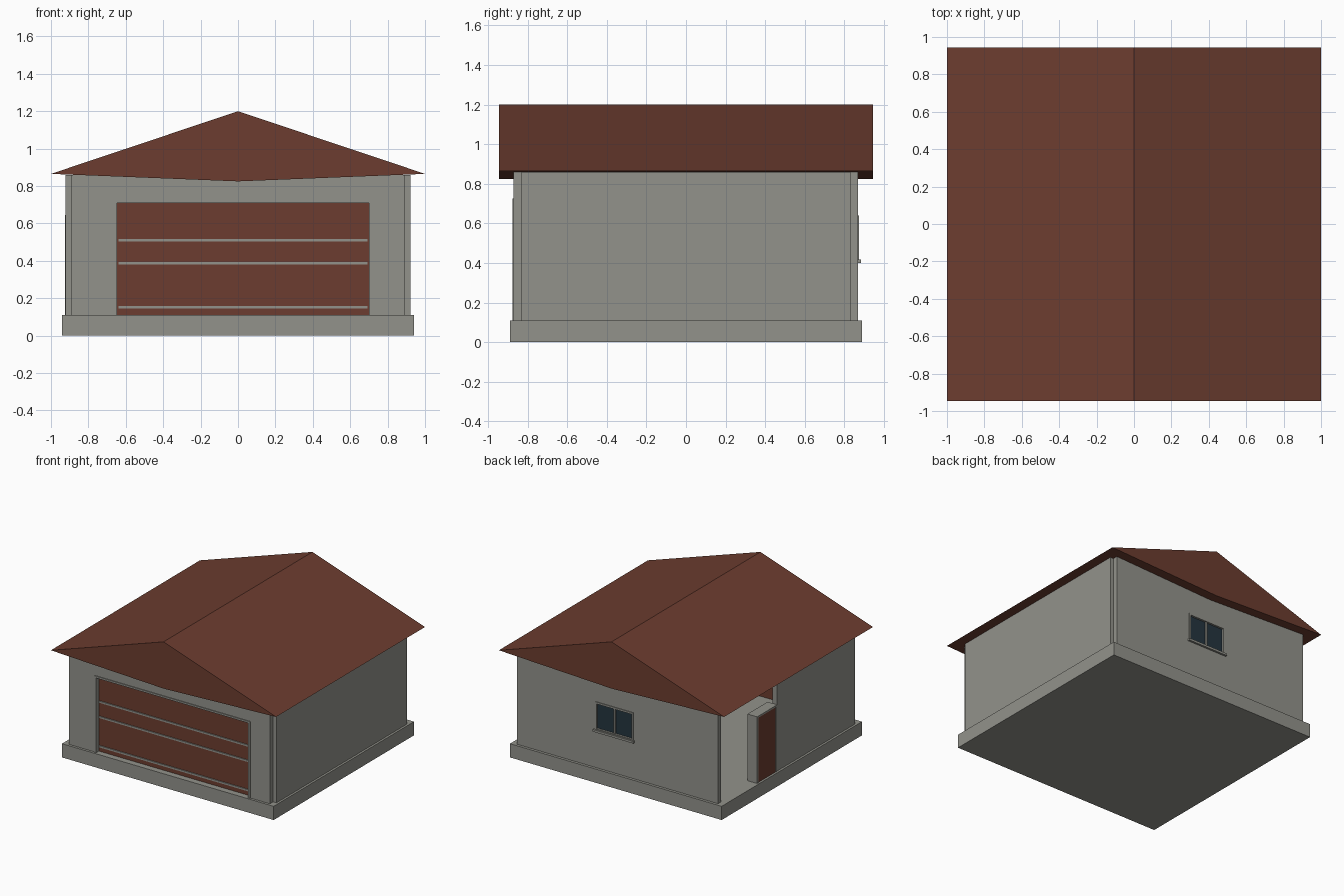
import bpy, bmesh

if "Cube" in bpy.data.objects:
    bpy.data.objects.remove(bpy.data.objects["Cube"])


def material(name, rgb):
    m = bpy.data.materials.new(name)
    m.diffuse_color = (*rgb, 1)
    m.use_nodes = True
    m.node_tree.nodes["Principled BSDF"].inputs["Base Color"].default_value = m.diffuse_color
    return m


GRAY = material("plaster gray", (0.29, 0.29, 0.26))
BROWN = material("red brown", (0.15, 0.046, 0.029))
GLASS = material("dark glass", (0.018, 0.035, 0.05))


def extrude_y(name, profile, y0, y1, mat):
    """Solid made from an x/z profile pushed along y."""
    bm = bmesh.new()
    face = bm.faces.new([bm.verts.new((x, y0, z)) for x, z in profile])
    out = bmesh.ops.extrude_face_region(bm, geom=[face])
    for v in out["geom"]:
        if isinstance(v, bmesh.types.BMVert):
            v.co.y = y1
    bmesh.ops.recalc_face_normals(bm, faces=bm.faces)
    me = bpy.data.meshes.new(name)
    bm.to_mesh(me)
    bm.free()
    me.materials.append(mat)
    ob = bpy.data.objects.new(name, me)
    bpy.context.collection.objects.link(ob)
    return ob


def box(name, x0, x1, y0, y1, z0, z1, mat=GRAY):
    return extrude_y(name, [(x0, z0), (x1, z0), (x1, z1), (x0, z1)], y0, y1, mat)


def cut(ob, *bounds):
    cutter = box(ob.name + "_cutter", *bounds)
    cutter.hide_render = True
    cutter.hide_viewport = True
    mod = ob.modifiers.new("opening", "BOOLEAN")
    mod.operation = "DIFFERENCE"
    mod.solver = "EXACT"
    mod.object = cutter


# Foundation slab, also the inside floor
F = 0.11
box("foundation", -0.94, 0.94, -0.89, 0.89, 0, F)

# Solid low gable roof with slightly sagging underside
extrude_y("roof", [(-1, 0.865), (0, 0.825), (1, 0.865), (0, 1.2)], -0.945, 0.945, BROWN)

# Walls, notched at the corners; the left one stops short beside the door
T = 0.86
extrude_y("front_wall", [(-0.893, F), (-0.66, F), (-0.66, 0.72), (0.717, 0.72), (0.717, F),
                         (0.893, F), (0.893, T), (-0.893, T)], -0.87, -0.83, GRAY)
back = box("back_wall", -0.893, 0.893, 0.83, 0.868, F, T)
cut(back, -0.135, 0.195, 0.8, 0.9, 0.41, 0.635)
box("right_wall", 0.882, 0.922, -0.83, 0.83, F, T)
box("left_wall", -0.922, -0.882, -0.83, 0.165, F, T)

# Garage door: frame, recessed panel and three ribs
extrude_y("garage_frame", [(-0.665, F), (-0.647, F), (-0.647, 0.71), (0.70, 0.71), (0.70, F),
                           (0.722, F), (0.722, 0.725), (-0.665, 0.725)], -0.876, -0.82, GRAY)
box("garage_door", -0.647, 0.70, -0.84, -0.825, F, 0.71, BROWN)
for z in (0.152, 0.387, 0.51):
    box("garage_door_rib", -0.64, 0.692, -0.848, -0.84, z - 0.007, z + 0.007)

# Side door standing in the left opening
for y in (0.165, 0.405):
    box("side_door_jamb", -0.926, -0.84, y, y + 0.015, F, 0.645)
box("side_door_head", -0.926, -0.84, 0.18, 0.405, 0.632, 0.645)
box("side_door", -0.922, -0.87, 0.18, 0.405, F, 0.632, BROWN)

# Back window: frame, mullion, sill and glass
win = box("window_frame", -0.14, 0.2, 0.84, 0.873, 0.405, 0.64)
cut(win, -0.125, 0.185, 0.8, 0.9, 0.425, 0.625)
box("window_mullion", 0.022, 0.038, 0.846, 0.868, 0.42, 0.63)
box("window_sill", -0.15, 0.21, 0.86, 0.884, 0.4, 0.418)
box("window_glass", -0.13, 0.19, 0.85, 0.857, 0.42, 0.63, GLASS)
